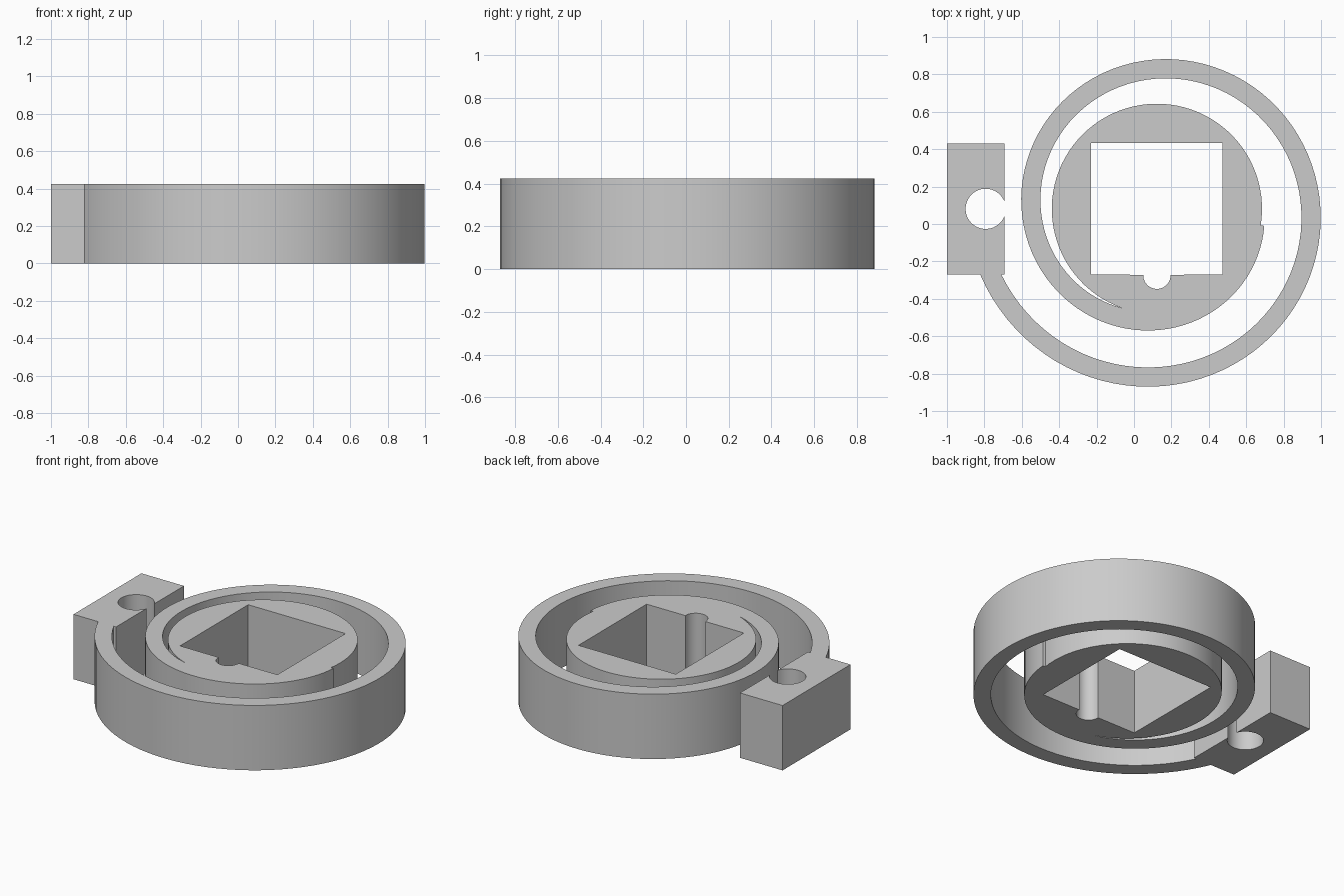
import bpy
import bmesh
from math import sin, cos, asin, radians, degrees

if "Cube" in bpy.data.objects:
    bpy.data.objects.remove(bpy.data.objects["Cube"], do_unlink=True)

HEIGHT = 0.424
CX, CY = 0.1225, 0.081             # shared centre of hub and spiral
HUB_R = 0.562
HALF = 0.352                       # half side of the square socket
PITCH, ARM = 0.301, 0.103          # spiral shrink per turn, arm thickness
LEFT, RIGHT, LOW, TOP = -1.0, -0.692, -0.271, 0.431   # end block
PIN_X, PIN_R, NOTCH_R = -0.793, 0.1075, 0.073


def arc(cx, cy, radius, start, end, step=4):
    """Points from start to end degrees; radius may depend on the angle."""
    n = max(2, round(abs(end - start) / step))
    pts = []
    for i in range(n + 1):
        a = start + (end - start) * i / n
        r = radius(a) if callable(radius) else radius
        pts.append((cx + r * cos(radians(a)), cy + r * sin(radians(a))))
    return pts


def outer(a):
    return 0.8745 - PITCH * a / 360


def inner(a):
    return outer(a) - ARM


def block_angle(radius):
    """Angle at which a spiral edge reaches the bottom of the end block."""
    a = -160
    for _ in range(20):
        a = -180 + degrees(asin((CY - LOW) / radius(a)))
    return a


# Outline: spiral outside, hub rim, spiral inside, then the end block
merge = (outer(0) - ARM - HUB_R) * 360 / PITCH
step_end = 351
outline = arc(CX, CY, outer, block_angle(outer), step_end)
outline += arc(CX, CY, HUB_R, step_end, 360 + merge)
outline += arc(CX, CY, inner, merge, block_angle(inner))[1:]
mouth = 21
outline += [(RIGHT, LOW)]
outline += arc(PIN_X, CY, PIN_R, -mouth, mouth - 360, 9)
outline += [(RIGHT, TOP), (LEFT, TOP), (LEFT, LOW)]

# Square socket with a round notch in its front wall
socket = [(CX + HALF, CY - HALF), (CX + HALF, CY + HALF),
          (CX - HALF, CY + HALF), (CX - HALF, CY - HALF)]
socket += arc(CX, CY - HALF - 0.003, NOTCH_R, 178, 362, 9)

# Fill the flat profile and raise it
bm = bmesh.new()
edges = []
for loop in (outline, socket):
    verts = [bm.verts.new((x, y, 0)) for x, y in loop]
    edges += [bm.edges.new((v, verts[i - 1])) for i, v in enumerate(verts)]
bmesh.ops.triangle_fill(bm, edges=edges, use_beauty=True)
raised = bmesh.ops.extrude_face_region(bm, geom=bm.faces[:])["geom"]
bmesh.ops.translate(bm, vec=(0, 0, HEIGHT),
                    verts=[g for g in raised if isinstance(g, bmesh.types.BMVert)])
bmesh.ops.recalc_face_normals(bm, faces=bm.faces[:])
mesh = bpy.data.meshes.new("spiral_spring")
bm.to_mesh(mesh)
bm.free()

spring = bpy.data.objects.new("spiral_spring", mesh)
bpy.context.collection.objects.link(spring)

# Plain grey material
grey = bpy.data.materials.new("light_grey")
grey.use_nodes = True
colour = (0.6, 0.6, 0.6, 1)
grey.diffuse_color = colour
grey.node_tree.nodes["Principled BSDF"].inputs["Base Color"].default_value = colour
mesh.materials.append(grey)

bpy.ops.object.select_all(action="DESELECT")
spring.select_set(True)
bpy.context.view_layer.objects.active = spring
bpy.ops.object.shade_smooth_by_angle(angle=radians(30))
